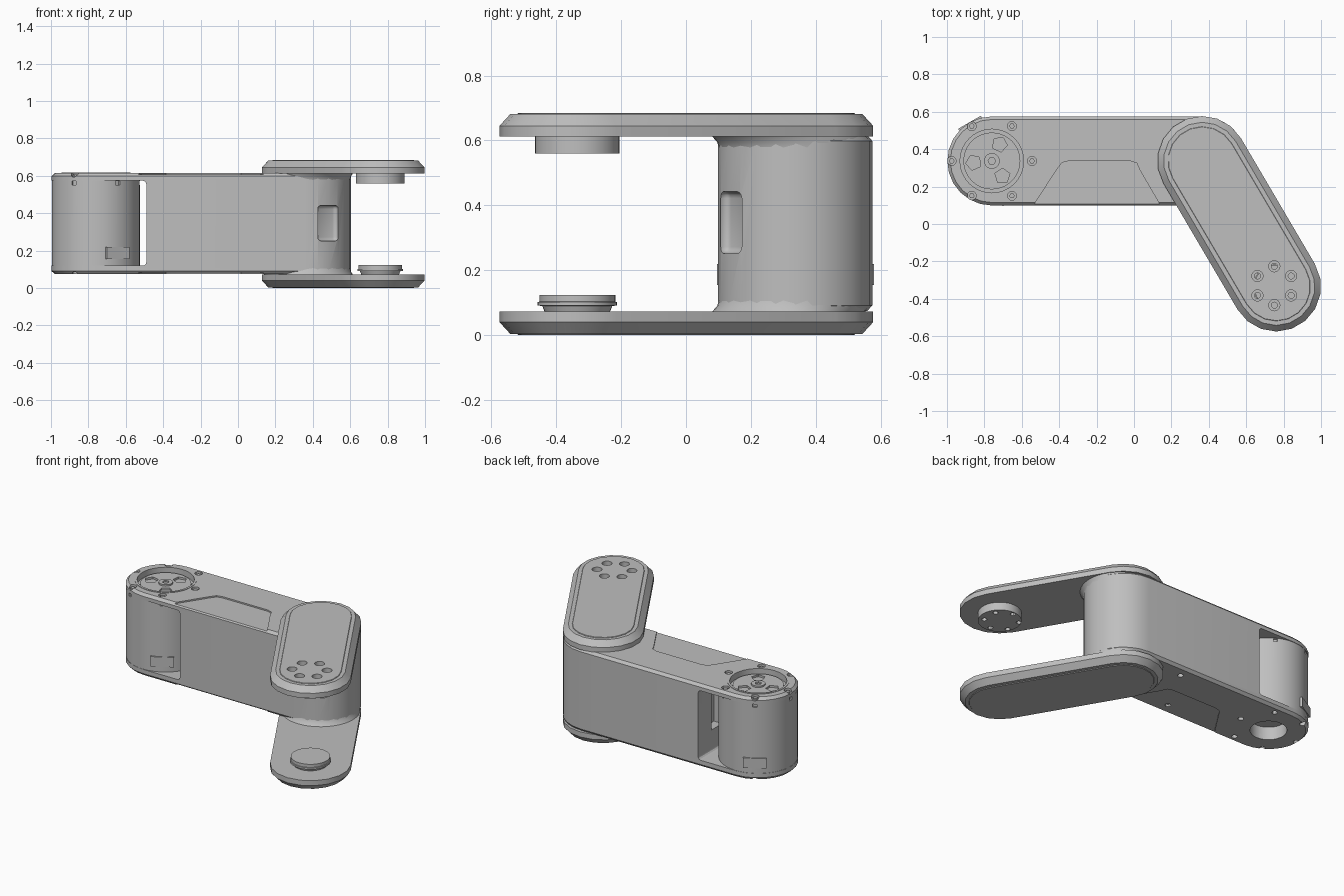
import bpy, bmesh
from math import pi, sin, cos, atan2, radians
from mathutils import Vector, Matrix

if "Cube" in bpy.data.objects:
    bpy.data.objects.remove(bpy.data.objects["Cube"])

grey = bpy.data.materials.new("light grey")
grey.use_nodes = True
grey.diffuse_color = (0.52, 0.52, 0.52, 1)
grey.node_tree.nodes["Principled BSDF"].inputs["Base Color"].default_value = grey.diffuse_color

MOTOR = Vector((-0.76, 0.337))
ELBOW = Vector((0.365, 0.337))
TIP = Vector((0.76, -0.335))
ARM = (TIP - ELBOW).normalized()
MID = 0.3425          # height of the mirror plane between the fork plates


def finish(bm, name):
    bmesh.ops.recalc_face_normals(bm, faces=bm.faces)
    mesh = bpy.data.meshes.new(name)
    bm.to_mesh(mesh)
    bm.free()
    mesh.materials.append(grey)
    ob = bpy.data.objects.new(name, mesh)
    bpy.context.collection.objects.link(ob)
    return ob


def loft(name, rings):
    """Closed solid through rings of equal length, each (outline, z)."""
    bm = bmesh.new()
    loops = [[bm.verts.new((p[0], p[1], z)) for p in pts] for pts, z in rings]
    n = len(loops[0])
    for a, b in zip(loops, loops[1:]):
        for i in range(n):
            bm.faces.new((a[i], a[(i + 1) % n], b[(i + 1) % n], b[i]))
    bm.faces.new(loops[0])
    bm.faces.new(loops[-1])
    return finish(bm, name)


def circle(c, r, n=32, turn=0):
    return [(c[0] + r * cos(turn + 2 * pi * i / n), c[1] + r * sin(turn + 2 * pi * i / n))
            for i in range(n)]


def stadium(a, b, r, n=12):
    d = b - a
    start = atan2(d.y, d.x) - pi / 2
    return [(c.x + r * cos(start + s + pi * i / n), c.y + r * sin(start + s + pi * i / n))
            for c, s in ((b, 0), (a, pi)) for i in range(n + 1)]


def disc(name, c, r, z0, z1, n=32):
    return loft(name, [(circle(c, r, n), z0), (circle(c, r, n), z1)])


def box(name, centre, size, angle=0, bevel=0):
    bm = bmesh.new()
    bmesh.ops.create_cube(bm, size=1)
    bmesh.ops.scale(bm, vec=size, verts=bm.verts)
    if bevel:
        bmesh.ops.bevel(bm, geom=bm.edges[:], offset=bevel, segments=3,
                        profile=0.5, affect='EDGES')
    bmesh.ops.transform(bm, matrix=Matrix.Translation(centre) @ Matrix.Rotation(angle, 4, 'Z'),
                        verts=bm.verts)
    return finish(bm, name)


def cut(ob, cutters):
    for c in cutters:
        c.hide_render = True
        mod = ob.modifiers.new("cut", 'BOOLEAN')
        mod.operation = 'DIFFERENCE'
        mod.solver = 'EXACT'
        mod.object = c
        bpy.context.view_layer.objects.active = ob
        bpy.ops.object.modifier_apply(modifier=mod.name)
        bpy.data.objects.remove(c)


def around(c, r, count, turn=0):
    return circle(c, r, count, turn)


# Main link: long rounded body with chamfered rims
def body_ring(r):
    return stadium(MOTOR, ELBOW, r)

body = loft("link_body", [(body_ring(0.222), 0.075), (body_ring(0.238), 0.092),
                          (body_ring(0.238), 0.598), (body_ring(0.222), 0.615)])

# Motor bay, cable slot and turntable openings
cut(body, [box("bay", (-0.99, MOTOR.y, 0.347), (1.0, 0.8, 0.455), bevel=0.02),
           box("cable_slot", (-0.49, 0.38, 0.38), (0.12, 0.11, 0.24)),
           disc("top_opening", MOTOR, 0.17, 0.55, 0.7, 40),
           disc("bottom_opening", MOTOR, 0.11, 0, 0.13)])

# Shallow trapezoid panels on top and bottom
trapezoid = [(-0.57, 0.05), (0.17, 0.05), (0.03, 0.29), (0.015, 0.325), (-0.02, 0.337),
             (-0.35, 0.337), (-0.385, 0.328), (-0.41, 0.295)]
cut(body, [loft("panel_recess", [(trapezoid, a), (trapezoid, b)])
           for a, b in ((0.606, 0.7), (0, 0.084))])

# Screw pockets in both cover plates
spots = around(MOTOR, 0.215, 6)
cut(body, [disc("screw_pocket", p, 0.024, 0.595, 0.7, 12) for p in spots])
cut(body, [disc("screw_pocket", p, 0.018, 0, 0.1, 12)
           for p in spots + [(0.06, 0.5), (-0.12, 0.17)]])
for p in spots:
    disc("cover_screw", p, 0.015, 0.59, 0.606, 6)

# Motor drum between the covers
motor = disc("motor_drum", MOTOR, 0.235, 0.11, 0.578, 48)
cut(motor, [disc("shaft_recess", MOTOR, 0.11, 0, 0.16)]
    + [box("rim_notch", (p[0], p[1], 0.562), (0.025, 0.025, 0.02), pi / 3 * i)
       for i, p in enumerate(around(MOTOR, 0.235, 6))])
for sign in (1, -1):
    d = Vector((cos(radians(-60)), sin(radians(-60)))) * sign
    spot = MOTOR + d * 0.231
    box("motor_label_plate", (spot.x, spot.y, 0.187), (0.016, 0.14, 0.065), radians(-60))

# Turntable inside the top opening
rotor = disc("turntable", MOTOR, 0.152, 0.57, 0.592, 40)
cut(rotor, [loft("rotor_pocket", [(circle(p, 0.042, 5, a), 0.579), (circle(p, 0.042, 5, a), 0.7)])
            for a, p in ((radians(k), MOTOR + 0.098 * Vector((cos(radians(k)), sin(radians(k)))))
                         for k in (65, 185, -55))])
hub = disc("turntable_hub", MOTOR, 0.042, 0.57, 0.602, 24)
cut(hub, [disc("hub_bore", MOTOR, 0.02, 0.585, 0.7, 6)])

# Thin raised lip around the opening
lip = disc("opening_lip", MOTOR, 0.184, 0.61, 0.618, 40)
cut(lip, [disc("lip_bore", MOTOR, 0.17, 0.5, 0.7, 40)])

# Rounded recess on the elbow barrel, facing along the fork
spot = ELBOW + ARM * 0.238
cut(body, [box("barrel_slot", (spot.x, spot.y, 0.347), (0.07, 0.127, 0.19),
               atan2(ARM.y, ARM.x), 0.02)])


# Fork: two chamfered plates, mirrored about the mid height
def arm_ring(r):
    return stadium(ELBOW, TIP, r, 9)

def level(z, side):
    return z if side > 0 else 2 * MID - z

plates = {}
for label, side in (("upper", 1), ("lower", -1)):
    plates[side] = loft(label + "_fork_plate",
                        [(arm_ring(r), level(z, side)) for r, z in
                         ((0.24, 0.612), (0.24, 0.645), (0.207, 0.681))])
    plates[-side * 2] = loft(label + "_fork_panel",
                             [(arm_ring(r), level(z, side)) for r, z in
                              ((0.184, 0.676), (0.184, 0.683), (0.182, 0.685))])
    # Flared collar blending the barrel into the plate
    loft(label + "_collar", [(circle(ELBOW + ARM * s, 0.236, 40), level(z, side)) for s, z in
                             ((0, 0.578), (0.006, 0.595), (0.026, 0.615))])

# Joint bosses on the inner faces of the fork tips
upper_boss = disc("upper_joint_boss", TIP, 0.13, 0.56, 0.614, 40)
loft("lower_joint_boss", [(circle(TIP, r, 40), z) for r, z in
                          ((0.1, 0.07), (0.108, 0.09), (0.122, 0.091), (0.122, 0.102),
                           (0.117, 0.103), (0.117, 0.123))])

# Six counterbored bolt holes through the upper tip
bolts = around(TIP + Vector((-0.01, 0.005)), 0.104, 6, pi / 6)
for p in bolts:
    cut(plates[1], [disc("bore", p, 0.03, 0.64, 0.8, 16), disc("hole", p, 0.016, 0.5, 0.8, 12)])
    cut(plates[-2], [disc("bore", p, 0.03, 0.64, 0.8, 16)])
    cut(upper_boss, [disc("hole", p, 0.016, 0.5, 0.8, 12)])

# Smooth the round walls and keep the edges crisp
bpy.ops.object.select_all(action='DESELECT')
for ob in bpy.context.scene.objects:
    if ob.type == 'MESH':
        ob.select_set(True)
        bpy.context.view_layer.objects.active = ob
bpy.ops.object.shade_smooth_by_angle(angle=radians(30))
